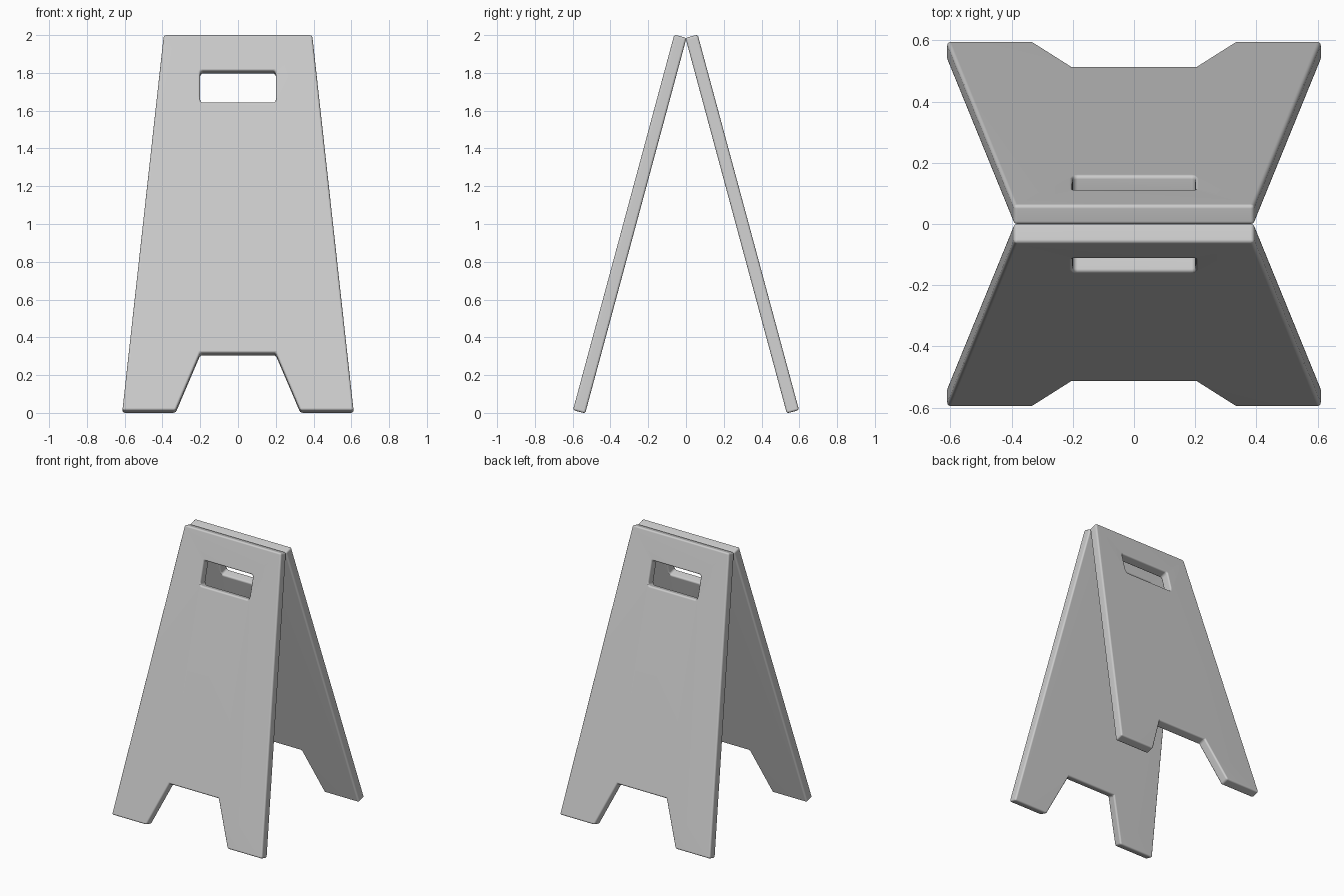
import bpy, bmesh, math
from mathutils import Matrix, Vector

if "Cube" in bpy.data.objects:
    bpy.data.objects.remove(bpy.data.objects["Cube"])

TILT = math.radians(15.1)   # lean of each panel from vertical
LENGTH = 2.059              # panel length along its slope
THICK = 0.067
ROUND = 0.012               # edge rounding radius
# how far a rounded corner pulls back along the world axes
PULL = ROUND * (math.cos(TILT) + math.sin(TILT) - 1)


def rounded_rect(x0, x1, y0, y1, r, steps=3):
    pts = []
    for cx, cy, start in ((x1 - r, y1 - r, 0), (x0 + r, y1 - r, 90),
                          (x0 + r, y0 + r, 180), (x1 - r, y0 + r, 270)):
        for i in range(steps + 1):
            a = math.radians(start + 90 * i / steps)
            pts.append((cx + r * math.cos(a), cy + r * math.sin(a)))
    return pts


def make_panel(name, turn):
    bm = bmesh.new()
    # tapered board outline with two feet, plus the hand hole
    half = [(0.2, 0.315), (0.33, 0), (0.612, 0), (0.393, LENGTH)]
    outline = half + [(-x, y) for x, y in reversed(half)]
    hole = rounded_rect(-0.2, 0.2, 1.689, 1.861, 0.016)
    edges = []
    for loop in (outline, hole):
        vs = [bm.verts.new((x, y, 0)) for x, y in loop]
        edges += [bm.edges.new((vs[i - 1], vs[i])) for i in range(len(vs))]
    bmesh.ops.triangle_fill(bm, edges=edges, use_beauty=True)

    # board thickness
    ext = bmesh.ops.extrude_face_region(bm, geom=bm.faces[:], use_keep_orig=True)
    top = [g for g in ext["geom"] if isinstance(g, bmesh.types.BMVert)]
    bmesh.ops.translate(bm, verts=top, vec=(0, 0, THICK))
    bmesh.ops.recalc_face_normals(bm, faces=bm.faces[:])

    # lean the board, foot on the floor and top touching its twin
    foot = Vector((0, -LENGTH * math.sin(TILT) + PULL, -PULL))
    bm.transform(Matrix.Rotation(turn, 4, 'Z') @ Matrix.Translation(foot)
                 @ Matrix.Rotation(math.pi / 2 - TILT, 4, 'X'))
    me = bpy.data.meshes.new(name)
    bm.to_mesh(me)
    bm.free()
    ob = bpy.data.objects.new(name, me)
    bpy.context.collection.objects.link(ob)

    # soft edges with flat-shaded faces
    bev = ob.modifiers.new("soft_edges", 'BEVEL')
    bev.width = ROUND
    bev.segments = 3
    bev.limit_method = 'ANGLE'
    bev.angle_limit = math.radians(35)
    for p in me.polygons:
        p.use_smooth = True
    ob.modifiers.new("flat_faces", 'WEIGHTED_NORMAL')
    return ob


make_panel("front_panel", 0)
make_panel("back_panel", math.pi)
